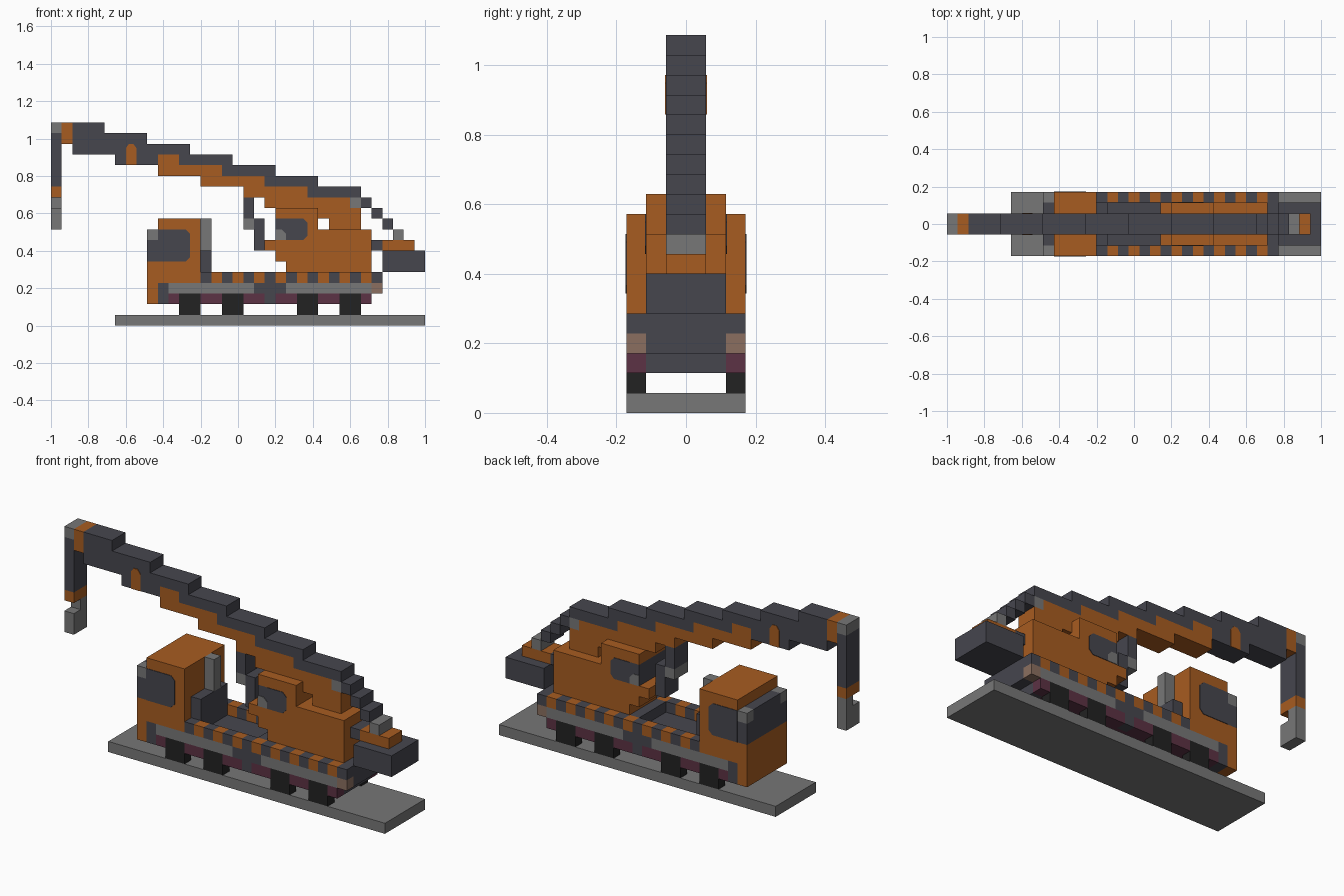
import bpy
import bmesh
from mathutils import Vector

if "Cube" in bpy.data.objects:
    bpy.data.objects.remove(bpy.data.objects["Cube"], do_unlink=True)

UNIT = 2 / 35          # edge length of one building block
PLATE = 0.003          # thickness of painted panels

COLOURS = {
    "orange": (0.39, 0.107, 0.015),
    "grey": (0.184, 0.184, 0.184),
    "slate": (0.061, 0.061, 0.076),
    "maroon": (0.107, 0.032, 0.058),
    "black": (0.016, 0.016, 0.016),
    "brown": (0.258, 0.159, 0.117),
}

# Spans across the width, in blocks from the right side
FULL = [(0, 6)]
BODY = [(1, 5)]
BOOM = [(2, 4)]
SIDES = [(0, 1), (5, 6)]
LEFT_HALF = [(3, 4)]


def make_material(name, rgb):
    mat = bpy.data.materials.new(name)
    mat.diffuse_color = (*rgb, 1)
    mat.use_nodes = True
    for node in mat.node_tree.nodes:
        if node.type == 'BSDF_PRINCIPLED':
            node.inputs["Base Color"].default_value = (*rgb, 1)
    return mat


MATERIALS = {name: make_material(name, rgb) for name, rgb in COLOURS.items()}


def position(i, j, k):
    return Vector((i * UNIT - 1, (j - 3) * UNIT, k * UNIT))


def finish(name, bm, colours):
    bmesh.ops.recalc_face_normals(bm, faces=bm.faces)
    mesh = bpy.data.meshes.new(name)
    bm.to_mesh(mesh)
    bm.free()
    for colour in colours:
        mesh.materials.append(MATERIALS[colour])
    obj = bpy.data.objects.new(name, mesh)
    bpy.context.collection.objects.link(obj)
    return obj


def part(name, blocks):
    """One object from blocks: (colour, width spans, x from, x to, z from, z to)."""
    bm = bmesh.new()
    colours = []
    for colour, spans, x0, x1, z0, z1 in blocks:
        if colour not in colours:
            colours.append(colour)
        for y0, y1 in spans:
            low, high = position(x0, y0, z0), position(x1, y1, z1)
            verts = bmesh.ops.create_cube(bm, size=1)["verts"]
            bmesh.ops.scale(bm, vec=high - low, verts=verts)
            bmesh.ops.translate(bm, vec=(low + high) / 2, verts=verts)
            for face in {f for v in verts for f in v.link_faces}:
                face.material_index = colours.index(colour)
    return finish(name, bm, colours)


def side_panels(name, colour, span, outline):
    """The same thin painted panel on the right and left face of a part."""
    for side, j, out in (("right", span[0][0], -PLATE), ("left", span[0][1], PLATE)):
        bm = bmesh.new()
        face = bm.faces.new([bm.verts.new(position(x, j, z)) for x, z in outline])
        new = bmesh.ops.extrude_face_region(bm, geom=[face])["geom"]
        verts = [v for v in new if isinstance(v, bmesh.types.BMVert)]
        bmesh.ops.translate(bm, vec=(0, out, 0), verts=verts)
        finish(f"{side}_{name}", bm, [colour])


# Ground plate and wheels
part("ground_plate", [("grey", FULL, 6, 35, 0, 1)])
axles = (12, 16, 23, 27)
for number, x in enumerate(axles, start=1):
    part(f"wheel_pair_{number}", [("black", SIDES, x, x + 2, 1, 3)])

# Lower frame: maroon between the wheels, dark coupling block in the middle
gaps = [(11, 12), (14, 16), (18, 20), (21, 23), (25, 27), (29, 30)]
part("lower_frame",
     [("maroon", SIDES, a, b, 2, 3) for a, b in gaps]
     + [("slate", SIDES, 20, 21, 2, 3),
        ("maroon", BODY, 11, 29, 2, 3),
        ("slate", BODY, 29, 30, 2, 3)])

# Deck with grey side skirts
part("deck", [
    ("slate", BODY, 11, 31, 3, 4),
    ("grey", SIDES, 11, 19, 3, 4),
    ("slate", SIDES, 19, 22, 3, 4),
    ("grey", SIDES, 22, 30, 3, 4),
    ("brown", SIDES, 30, 31, 3, 4),
    ("slate", BODY, 21, 31, 4, 5),
])

# Warning stripes along both edges
part("striped_rails", [("orange" if x % 2 else "slate", SIDES, x, x + 1, 4, 5)
                       for x in range(14, 31)])

# Driver's cab with wrap-round windscreen
part("driver_cab", [
    ("orange", FULL, 9, 10, 2, 6),
    ("slate", FULL, 10, 11, 2, 4),
    ("slate", FULL, 9, 10, 6, 8),
    ("slate", BODY, 9, 10, 8, 9),
    ("grey", SIDES, 9, 10, 8, 9),
    ("orange", FULL, 10, 14, 4, 10),
])
side_panels("cab_window", "slate", FULL,
            [(10, 6), (12.6, 6), (13, 6.4), (13, 8.6), (12.6, 9), (10, 9)])
part("engine_box", [("slate", BODY, 14, 15, 4, 7)])
part("exhaust_pipe", [("grey", LEFT_HALF, 14, 15, 7, 10)])

# Rotating crane house and operator cabin
part("crane_house", [
    ("orange", BODY, 22, 30, 5, 6),
    ("orange", BODY, 21, 30, 6, 7),
    ("orange", BODY, 20, 30, 7, 8),
    ("orange", BODY, 22, 30, 8, 9),
])
part("operator_cabin", [
    ("slate", BODY, 21, 22, 8, 10),
    ("orange", BODY, 22, 25, 9, 10),
    ("orange", BODY, 21, 25, 10, 11),
])
side_panels("cabin_window", "slate", BODY,
            [(22, 8), (23.6, 8), (24, 8.4), (24, 9.6), (23.6, 10), (22, 10)])
side_panels("cabin_window_corner", "grey", BODY,
            [(21, 8), (22, 8), (22, 8.6), (21.6, 9), (21, 9)])

# Stepped boom: orange underside, dark top
part("boom", [
    ("orange", BOOM, 26, 29, 9, 10),
    ("orange", BOOM, 25, 29, 10, 11),
    ("orange", BOOM, 20, 28, 11, 12),
    ("grey", BOOM, 28, 29, 11, 12),
    ("orange", BOOM, 18, 24, 12, 13),
    ("slate", BOOM, 24, 29, 12, 13),
    ("orange", BOOM, 14, 20, 13, 14),
    ("slate", BOOM, 20, 25, 13, 14),
    ("orange", BOOM, 10, 16, 14, 15),
    ("slate", BOOM, 16, 21, 14, 15),
    ("slate", BOOM, 6, 10, 15, 16),
    ("orange", BOOM, 10, 12, 15, 16),
    ("slate", BOOM, 12, 17, 15, 16),
    ("slate", BOOM, 2, 13, 16, 17),
    ("slate", BOOM, 2, 9, 17, 18),
    ("slate", BOOM, 2, 5, 18, 19),
    ("orange", BOOM, 1, 2, 17, 19),
    ("grey", BOOM, 0, 1, 18, 19),
])
side_panels("boom_marking", "orange", BOOM,
            [(7, 15), (8, 15), (8, 16.6), (7.7, 17), (7.3, 17), (7, 16.6)])

# Hoist cable and notched hook
part("hoist_cable", [("slate", BOOM, 0, 1, 13, 18), ("orange", BOOM, 0, 1, 12, 13)])
part("hook", [("grey", LEFT_HALF, 0, 1, 11, 12), ("grey", BOOM, 0, 1, 9, 11)])

# Lifting cylinder under the boom
part("lift_cylinder", [
    ("slate", BOOM, 18, 19, 10, 12),
    ("grey", BOOM, 18, 19, 9, 10),
    ("slate", BOOM, 19, 20, 7, 10),
])

# Stepped stay from the boom foot down to the counterweight
part("rear_stay", [("grey" if n == 3 else "slate", BOOM, 29 + n, 30 + n, 11 - n, 12 - n)
                   for n in range(4)])
part("counterweight_arm", [("slate", BOOM, 30, 31, 7, 8), ("orange", BOOM, 31, 34, 7, 8)])
part("counterweight", [("slate", BODY, 31, 35, 5, 7)])
